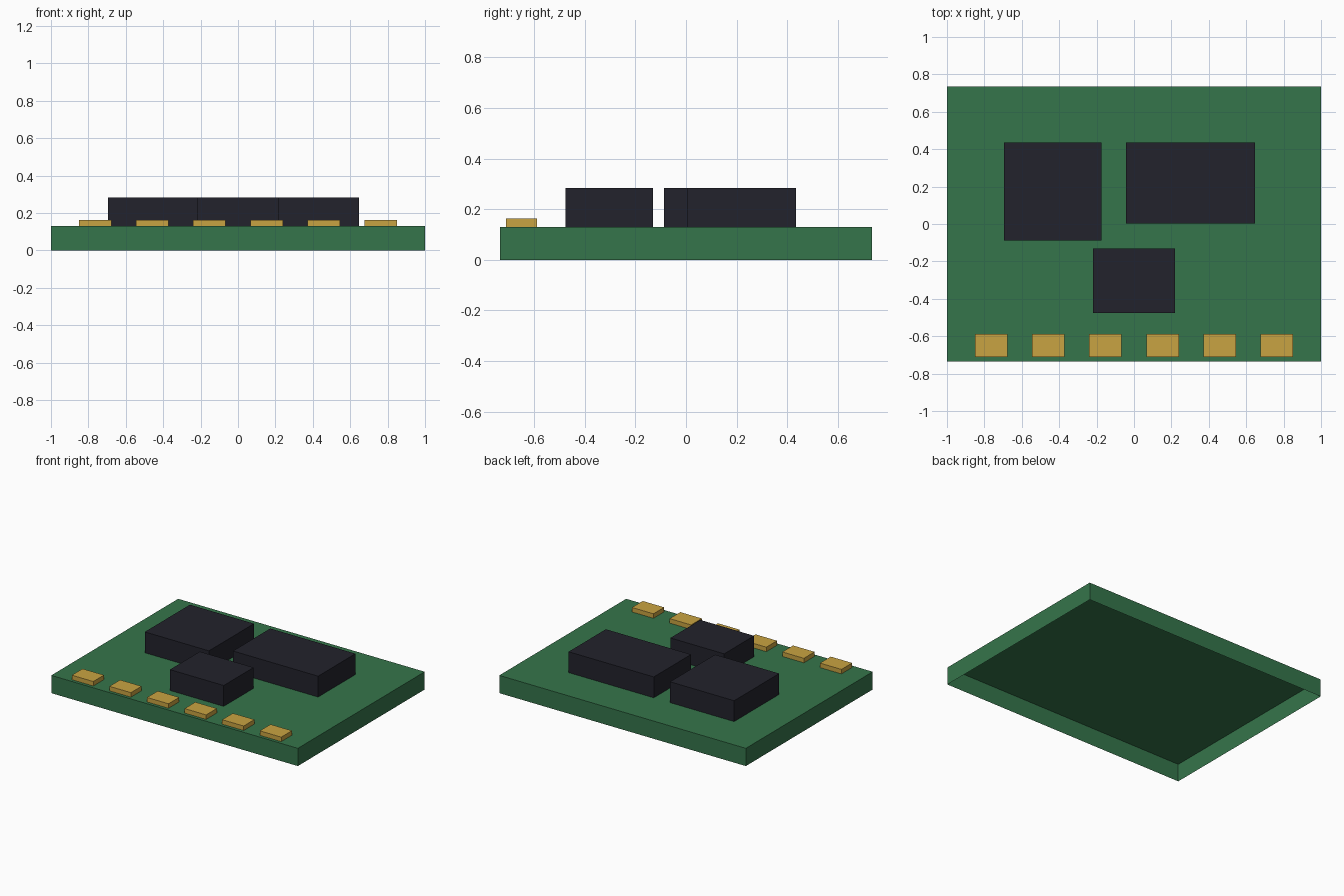
import bpy
import bmesh

cube = bpy.data.objects.get("Cube")
if cube:
    bpy.data.objects.remove(cube, do_unlink=True)


def material(name, rgb):
    mat = bpy.data.materials.new(name)
    mat.use_nodes = True
    colour = (*rgb, 1)
    mat.diffuse_color = colour
    mat.node_tree.nodes["Principled BSDF"].inputs["Base Color"].default_value = colour
    return mat


def block(name, xs, ys, zs, mat, open_bottom=False):
    """Axis-aligned box between the given limits, optionally without its underside."""
    bm = bmesh.new()
    bmesh.ops.create_cube(bm, size=1)
    for v in bm.verts:
        v.co = [lim[c > 0] for c, lim in zip(v.co, (xs, ys, zs))]
    if open_bottom:
        under = [f for f in bm.faces if f.normal.z < -0.5]
        bmesh.ops.delete(bm, geom=under, context="FACES_ONLY")
    mesh = bpy.data.meshes.new(name)
    bm.to_mesh(mesh)
    bm.free()
    mesh.materials.append(mat)
    obj = bpy.data.objects.new(name, mesh)
    bpy.context.collection.objects.link(obj)
    return obj


green = material("board green", (0.036, 0.178, 0.070))
black = material("chip black", (0.016, 0.016, 0.025))
gold = material("contact gold", (0.584, 0.368, 0.054))

BOARD_TOP, CHIP_TOP, PAD_TOP = 0.13, 0.283, 0.163

# Board: a thin shell, hollow from below
block("board", (-1, 1), (-0.735, 0.735), (0, BOARD_TOP), green, open_bottom=True)

# Chips
chips = {
    "left_chip": ((-0.695, -0.175), (-0.087, 0.435)),
    "right_chip": ((-0.043, 0.648), (0.003, 0.435)),
    "front_chip": ((-0.218, 0.218), (-0.477, -0.131)),
}
for name, (xs, ys) in chips.items():
    block(name, xs, ys, (BOARD_TOP, CHIP_TOP), black, open_bottom=True)

# Row of contacts along the front edge
for i in range(6):
    x = (i - 2.5) * 0.305
    block(f"contact_{i + 1}", (x - 0.087, x + 0.087), (-0.712, -0.588),
          (BOARD_TOP, PAD_TOP), gold, open_bottom=True)
